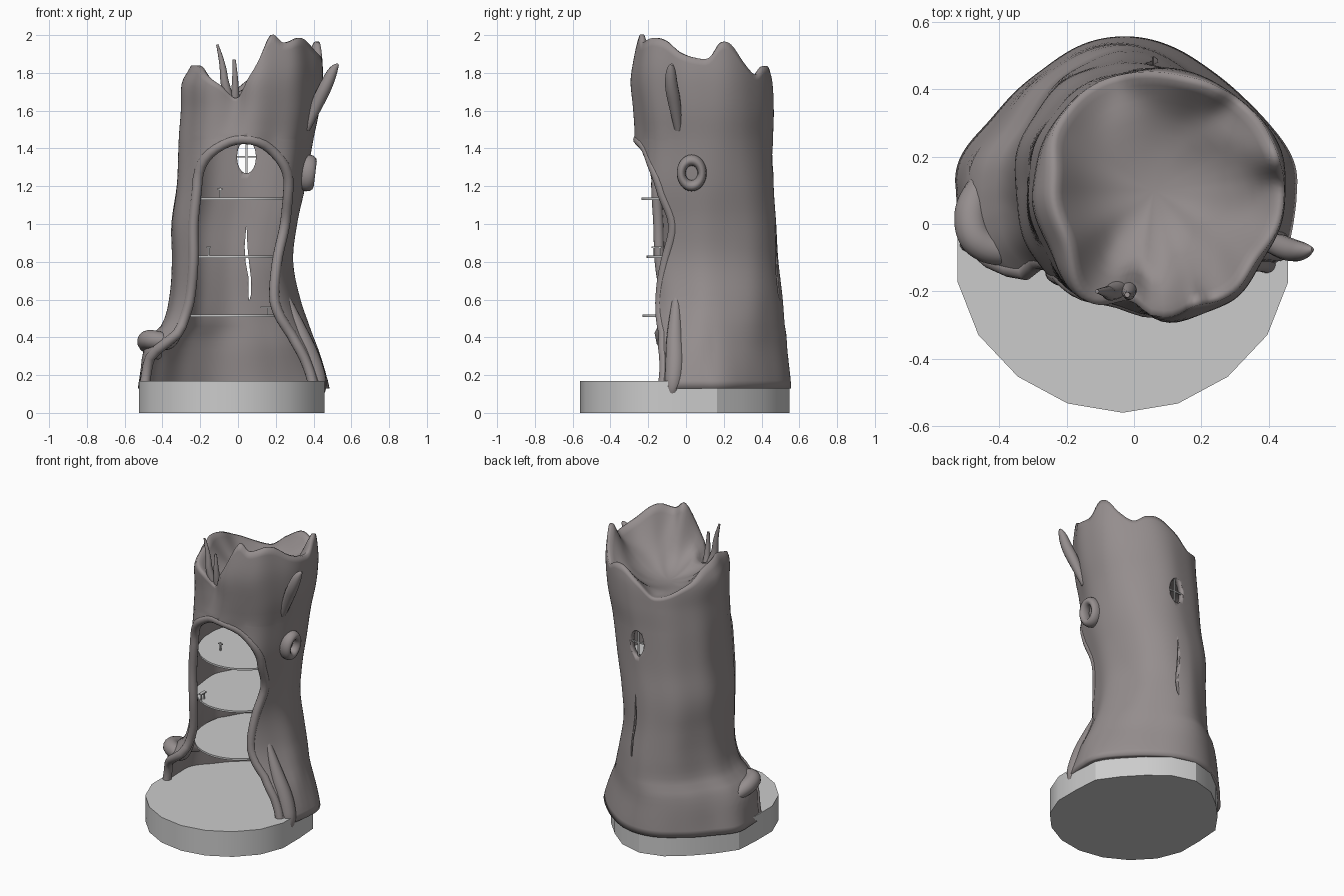
import bpy, bmesh
from math import sin, cos, acos, pi, sqrt, exp, radians, degrees
from mathutils import Vector, noise

if "Cube" in bpy.data.objects:
    bpy.data.objects.remove(bpy.data.objects["Cube"])

bark = bpy.data.materials.new("bark")
bark.diffuse_color = (0.30, 0.27, 0.27, 1)
bark.use_nodes = True
bark.node_tree.nodes["Principled BSDF"].inputs["Base Color"].default_value = bark.diffuse_color


def curve_at(table, x):
    """Smooth (Hermite) lookup in a table of (key, values...)."""
    x = min(max(x, table[0][0]), table[-1][0])
    i = max(k for k in range(len(table) - 1) if table[k][0] <= x)
    a, b = table[i], table[i + 1]
    p, n = table[max(i - 1, 0)], table[min(i + 2, len(table) - 1)]
    h = b[0] - a[0]
    u = (x - a[0]) / h
    out = []
    for k in range(1, len(a)):
        ma = (b[k] - p[k]) / (b[0] - p[0]) * h
        mb = (n[k] - a[k]) / (n[0] - a[0]) * h
        out.append((2*u**3 - 3*u*u + 1) * a[k] + (u**3 - 2*u*u + u) * ma
                   + (3*u*u - 2*u**3) * b[k] + (u**3 - u*u) * mb)
    return out


def finish(name, bm, mat=None, smooth=True):
    bmesh.ops.recalc_face_normals(bm, faces=bm.faces)
    me = bpy.data.meshes.new(name)
    bm.to_mesh(me)
    bm.free()
    ob = bpy.data.objects.new(name, me)
    bpy.context.collection.objects.link(ob)
    if mat:
        me.materials.append(mat)
    for p in me.polygons:
        p.use_smooth = smooth
    return ob


def select_only(ob):
    bpy.ops.object.select_all(action='DESELECT')
    ob.select_set(True)
    bpy.context.view_layer.objects.active = ob


def prism(name, pts, d):
    """Extrude a flat polygon along d."""
    bm = bmesh.new()
    f = bm.faces.new([bm.verts.new(p) for p in pts])
    r = bmesh.ops.extrude_face_region(bm, geom=[f])
    bmesh.ops.translate(bm, vec=d, verts=[v for v in r["geom"] if isinstance(v, bmesh.types.BMVert)])
    ob = finish(name, bm, None, False)
    select_only(ob)
    bpy.ops.object.shade_smooth_by_angle()
    return ob


def tube(name, pts, radii, kind='NURBS'):
    """Tapered bark tube along a path."""
    cu = bpy.data.curves.new(name, 'CURVE')
    cu.dimensions = '3D'
    cu.bevel_depth, cu.bevel_resolution, cu.use_fill_caps = 1, 5, True
    sp = cu.splines.new(kind)
    sp.points.add(len(pts) - 1)
    for q, p, r in zip(sp.points, pts, radii):
        q.co, q.radius = (*p, 1), r
    if kind == 'NURBS':
        sp.use_endpoint_u, sp.order_u = True, 3
    ob = bpy.data.objects.new(name, cu)
    bpy.context.collection.objects.link(ob)
    select_only(ob)
    bpy.ops.object.convert(target='MESH')
    ob = bpy.context.object
    ob.data.materials.append(bark)
    bpy.ops.object.shade_smooth()


def box(name, x, y, z, sx, sy, sz):
    pts = [(x + a * sx / 2, y + b * sy / 2, z) for a, b in ((-1, -1), (1, -1), (1, 1), (-1, 1))]
    return prism(name, pts, (0, 0, sz))


# Trunk outline by height: z, left, right, front, back
OUT = [(.08, -.53, .485, -.28, .56), (.17, -.525, .475, -.28, .555), (.34, -.51, .43, -.27, .535),
       (.41, -.47, .40, -.25, .53), (.47, -.41, .375, -.24, .52), (.6, -.365, .325, -.23, .51),
       (.8, -.35, .29, -.25, .49), (1.0, -.355, .315, -.26, .48), (1.2, -.33, .36, -.285, .465),
       (1.45, -.315, .40, -.265, .46), (1.6, -.30, .43, -.275, .465), (1.75, -.29, .445, -.29, .46),
       (1.84, -.24, .445, -.28, .44), (2.0, -.19, .43, -.25, .41)]
# Doorway edges by height: z, left, right
DOOR = [(.08, -.48, .395), (.2, -.48, .38), (.3, -.46, .35), (.36, -.40, .32), (.42, -.33, .29),
        (.5, -.30, .24), (.6, -.27, .205), (.8, -.25, .22), (1.0, -.25, .27), (1.2, -.23, .28)]
# Jagged crown height by angle
CROWN = [(-90, 1.86), (-80, 2.0), (-67, 1.96), (-50, 1.985), (-38, 1.97), (-22, 1.91), (-8, 1.88),
         (4, 1.88), (15, 1.96), (25, 1.95), (38, 1.85), (50, 1.79), (65, 1.83), (80, 1.83), (95, 1.76),
         (112, 1.68), (145, 1.75), (170, 1.82), (195, 1.84), (218, 1.81), (240, 1.74), (258, 1.67),
         (270, 1.86)]
CY = .1


def wall(z, t, inset=0.0):
    xl, xr, yf, yb = curve_at(OUT, z)
    s = sin(t)
    ry = yb - CY if s > 0 else CY - yf
    m = 1 + .018 * sin(9 * t + 2 * z) * (1 - s) / 2
    m += .035 * noise.noise(Vector((2 * cos(t), 2 * s, z * 1.3)))
    if s > 0:
        m -= .10 * sin(2 * t) ** 2 * max(0, .9 - z)
    else:  # front roots spread at the foot
        m += .10 * abs(sin(2 * t)) * max(0, 1 - z / .5)
    # waist above the foot on sides and back
    m -= .06 * max(0, 1 - abs(z - .36) / .24) * min(1, max(0, (s + .2) / .3)) * (1 - max(0, s) ** 4)
    # fold below the front notch
    m -= .10 * exp((cos(t - radians(257)) - 1) * 50) * min(1, max(0, (z - 1.47) / .2))
    return Vector(((xl + xr) / 2 + ((xr - xl) / 2 * m - inset) * cos(t), CY + (ry * m - inset) * s, z))


def door_angles(z):
    xl, xr, _, _ = curve_at(OUT, z)
    if z < 1.2:
        a, b = curve_at(DOOR, z)
    else:
        f = sqrt(max(0, 1 - ((z - 1.2) / .25) ** 2)) if z < 1.4499 else 0
        a, b = .03 - .26 * f, .03 + .25 * f
    c, r = (xl + xr) / 2, (xr - xl) / 2
    return -acos((b - c) / r), 2 * pi - acos((a - c) / r)


# Hollow trunk: one sheet running ceiling > inner wall > outer wall > crown > cup
M = 120
low_z = [.13 + 1.07 * k / 26 for k in range(27)] + [1.2 + .25 * sin(radians(9 * k)) for k in range(1, 11)]
low_z[-1] = 1.45


def low_row(z, inset):
    t0, t1 = door_angles(z)
    return [wall(z, t0 + (t1 - t0) * j / M, inset) for j in range(M + 1)]


inner = [low_row(z, .04) for z in low_z]
outer = [low_row(z, 0) for z in low_z]
ta, tb = door_angles(1.45)
T = [ta + (tb - ta) * j / M for j in range(M + 1)]
T[M] = ta
H = [curve_at(CROWN, (degrees(t) + 90) % 360 - 90)[0] for t in T]
mid = Vector((.06, .1, 0))


def toward(row, s, zf):
    return [Vector((mid.x + (p.x - mid.x) * s, mid.y + (p.y - mid.y) * s, zf(j))) for j, p in enumerate(row)]


def cup_z(j, s):
    w = int((1 - s) * 30)  # blur the jagged rim towards the middle
    h = sum(H[(j + k) % M] for k in range(-w, w + 1)) / (2 * w + 1)
    return 1.64 + (h - 1.64) * s ** 2.2


in_top = [wall(1.5, t, .06) for t in T]
ceiling = [toward(in_top, s, lambda j, s=s: 1.54 - .03 * s) for s in (0, .4, .8)] + [in_top]
crown = [[wall(1.45 + (h - 1.45) * k / 12, t) for t, h in zip(T, H)] for k in range(1, 13)]
rim = [wall(h, t, .02) for t, h in zip(T, H)]
cup = [rim] + [toward(rim, s, lambda j, s=s: cup_z(j, s)) for s in (.94, .87, .8, .72, .62, .5, .36, .2, 0)]
bm = bmesh.new()
grid = [[bm.verts.new(p) for p in row] for row in ceiling + inner[::-1] + outer + crown + cup]
for a, b in zip(grid, grid[1:]):
    for j in range(M):
        bm.faces.new((a[j], a[j + 1], b[j + 1], b[j]))
n, c = len(low_z), len(ceiling)
for i in range(n - 1):
    for j in (0, M):
        bm.faces.new((grid[c+n+i][j], grid[c+n+i+1][j], grid[c+n-2-i][j], grid[c+n-1-i][j]))
bmesh.ops.remove_doubles(bm, verts=bm.verts, dist=1e-5)
trunk = finish("hollow_trunk", bm, bark)

# Oval window and bark split cut through the back wall
oval = [(.045 + .05 * cos(k * pi / 12), .3, 1.355 + .087 * sin(k * pi / 12)) for k in range(24)]
split = [(.045, 1.0), (.035, .88), (.04, .8), (.055, .72), (.055, .65), (.058, .59),
         (.07, .63), (.07, .7), (.058, .8), (.05, .88)]
for name, pts in (("window_cutter", oval), ("split_cutter", [(x, .3, z) for x, z in split])):
    cut = prism(name, pts, (0, .4, 0))
    cut.hide_render = True
    mod = trunk.modifiers.new(name, 'BOOLEAN')
    mod.object, mod.operation, mod.solver = cut, 'DIFFERENCE', 'EXACT'
    select_only(trunk)
    bpy.ops.object.modifier_apply(modifier=name)
    bpy.data.objects.remove(cut)
box("window_bar_upright", .045, .44, 1.26, .008, .01, .19)
box("window_bar_cross", .045, .44, 1.352, .11, .01, .008)

# Rounded lip around the doorway
edge = [[(outer[i][j] + inner[i][j]) / 2 for i in range(n)] for j in (0, M)]
path = edge[0] + edge[1][-2::-1]
tube("doorway_lip", path, [.027] * len(path), 'POLY')

# Roots, broken twigs and side stub
tube("left_root", [(-.29, -.06, .52), (-.34, -.08, .37), (-.43, -.075, .385), (-.485, -.03, .39), (-.48, .08, .36),
                   (-.42, .18, .30)], [.02, .04, .05, .052, .05, .02])
tube("right_root", [(.25, -.05, .62), (.33, -.06, .42), (.395, -.055, .26), (.435, -.07, .12), (.435, -.08, .085)],
     [.02, .045, .055, .045, .01])
tube("tall_twig", [(-.02, -.17, 1.58), (-.07, -.21, 1.72), (-.08, -.2, 1.85), (-.11, -.2, 1.95)],
     [.035, .024, .016, .006])
tube("short_twig", [(-.02, -.17, 1.58), (-.01, -.22, 1.72), (-.02, -.21, 1.87)], [.03, .02, .008])
tube("side_stub", [(.36, -.04, 1.5), (.42, -.06, 1.64), (.47, -.08, 1.74), (.51, -.08, 1.83), (.53, -.075, 1.845)],
     [.02, .035, .035, .024, .006])

# Knot ring on the right side
bpy.ops.mesh.primitive_torus_add(major_segments=32, minor_segments=12, major_radius=.065, minor_radius=.028,
                                 location=(.37, .03, 1.27), rotation=(0, pi / 2 + .12, 0))
knot = bpy.context.object
knot.name = "bark_knot"
knot.scale = (1.05, .85, 1.4)
knot.data.materials.append(bark)
bpy.ops.object.shade_smooth()

# Faceted plinth with flattened sides, slimmer at the back
base = []
for k in range(20):
    a = k * pi / 10
    f = 1 - (.09 * sin(2 * a) ** 2 + .02 if cos(a) < -.01 else 0)
    base.append((-.033 + max(-.49, min(.49, .53 * f * sin(a))), -.56 * f * cos(a), 0))
prism("plinth", base, (0, 0, .17))

# Three round floors
for name, x, y, z, rx, ry in (("lower_floor", -.02, .12, .508, .305, .35), ("middle_floor", -.025, .13, .82, .295, .34),
                              ("upper_floor", .015, .115, 1.127, .31, .35)):
    prism(name, [(x + rx * cos(k * pi / 20), y + ry * sin(k * pi / 20), z) for k in range(40)], (0, 0, .012))

# Little furnishings
box("bench_top", -.155, -.155, .872, .022, .055, .008)
for y in (-.17, -.14):
    box("bench_leg", -.155, y, .83, .008, .008, .045)
box("table_top", .16, -.05, .555, .08, .05, .007)
box("table_leg", .16, -.05, .518, .008, .008, .04)
box("peg_post", -.095, -.05, 1.138, .008, .008, .055)
box("peg_arm", -.095, -.05, 1.18, .03, .008, .007)
